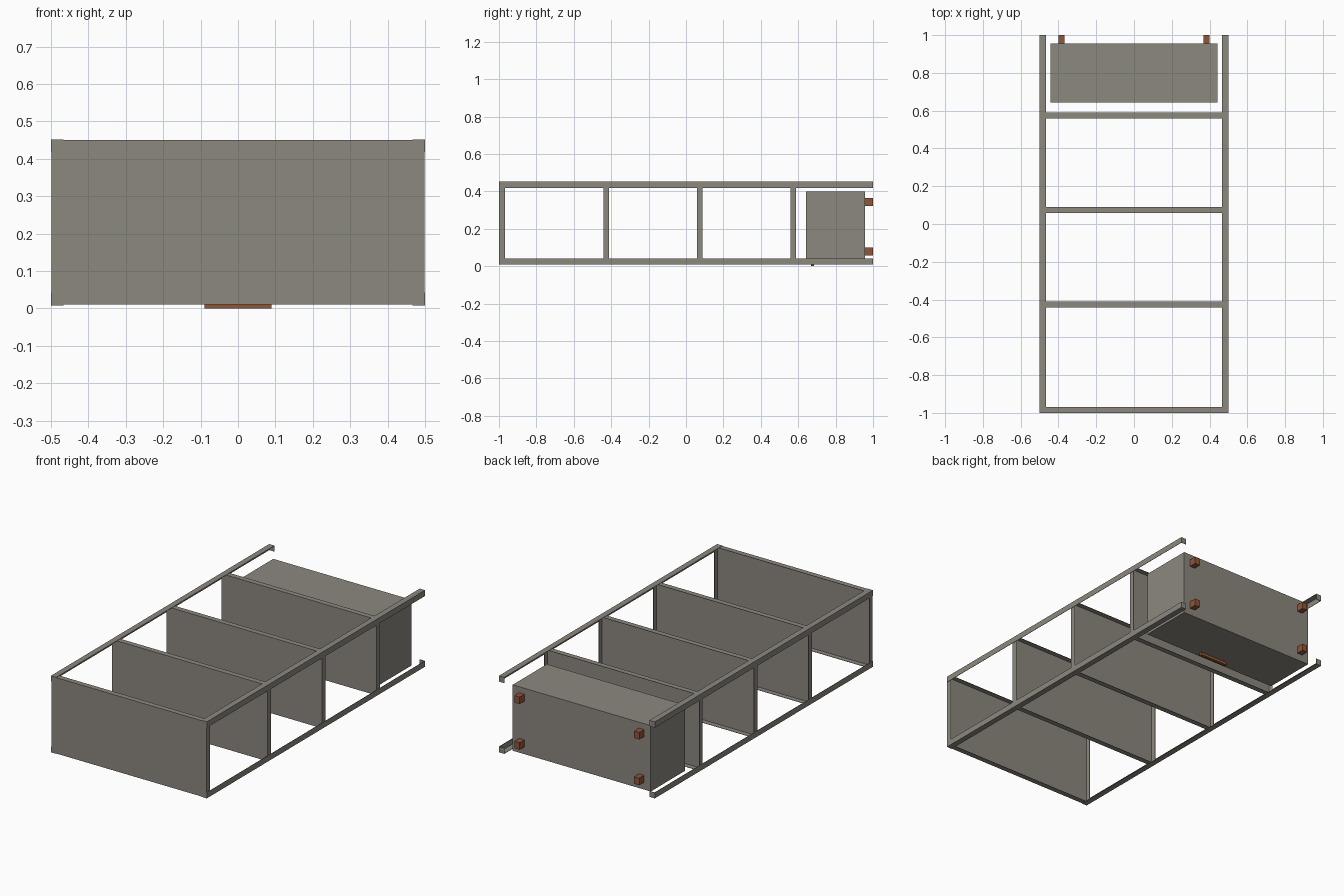
import bpy, bmesh

if "Cube" in bpy.data.objects:
    bpy.data.objects.remove(bpy.data.objects["Cube"])


def material(name, rgb):
    m = bpy.data.materials.new(name)
    m.diffuse_color = (*rgb, 1)
    m.use_nodes = True
    m.node_tree.nodes["Principled BSDF"].inputs["Base Color"].default_value = m.diffuse_color
    return m


brown = material("brown", (0.28, 0.09, 0.042))
metal = material("warm_grey", (0.262, 0.246, 0.212))


def add(name, bm, mat):
    me = bpy.data.meshes.new(name)
    bm.to_mesh(me)
    bm.free()
    me.materials.append(mat)
    ob = bpy.data.objects.new(name, me)
    bpy.context.collection.objects.link(ob)
    return ob


def fill_cube(bm, x, y, z):
    """Add a box spanning the three ranges to bm."""
    for v in bmesh.ops.create_cube(bm, size=1)["verts"]:
        v.co = [max(r) if c > 0 else min(r) for c, r in zip(v.co, (x, y, z))]


def box(name, x, y, z, mat):
    bm = bmesh.new()
    fill_cube(bm, x, y, z)
    return add(name, bm, mat)


def tray(name, x, y, z, open_side, wall):
    """Box with one y face removed and walls thickened inwards."""
    bm = bmesh.new()
    fill_cube(bm, x, y, z)
    bm.normal_update()
    gone = [f for f in bm.faces if f.normal.y * open_side > 0.5]
    bmesh.ops.delete(bm, geom=gone, context='FACES_ONLY')
    ob = add(name, bm, metal)
    m = ob.modifiers.new("wall", 'SOLIDIFY')
    m.thickness = wall
    m.offset = -1
    m.use_even_offset = True
    return ob


# angle-iron posts with a closed foot end, one at each corner
W, T, CZ, HX, HZ = 0.034, 0.002, 0.23, 0.5, 0.222
for sx, side in ((-1, "left"), (1, "right")):
    for sz, level in ((-1, "front"), (1, "back")):
        prof = [(0, 0), (W, 0), (W, T), (T, T), (T, W), (0, W)]
        bm = bmesh.new()
        vs = [bm.verts.new((sx * (HX - a), -1, CZ + sz * (HZ - b))) for a, b in prof]
        f = bm.faces.new(vs)
        ext = bmesh.ops.extrude_face_region(bm, geom=[f], use_keep_orig=True)
        for v in ext["geom"]:
            if isinstance(v, bmesh.types.BMVert):
                v.co.y = 1
        bmesh.ops.recalc_face_normals(bm, faces=bm.faces)
        # end cap
        fill_cube(bm, (sx * (HX - T), sx * (HX - W)), (1 - T, 1),
                  (CZ + sz * (HZ - T), CZ + sz * (HZ - W)))
        add(f"{level}_{side}_post", bm, metal)

# folded-edge shelves, lips turned towards the feet end
for i, y in enumerate((-1, -0.442, 0.058, 0.558)):
    tray(f"shelf_{i + 1}", (-0.498, 0.498), (y, y + 0.031), (0.01, 0.45), 1, 0.002)

# storage bin with open mouth facing the shelves
tray("storage_bin", (-0.443, 0.443), (0.642, 0.956), (0.016, 0.398), -1, 0.005)

# bin handle
box("bin_handle", (-0.09, 0.09), (0.667, 0.684), (0, 0.016), brown)

# bin feet
for sx, side in ((-1, "left"), (1, "right")):
    for z, level in ((0.058, "front"), (0.323, "back")):
        box(f"{level}_{side}_foot", (sx * 0.367, sx * 0.401),
            (0.955, 1.0), (z, z + 0.041), brown)
